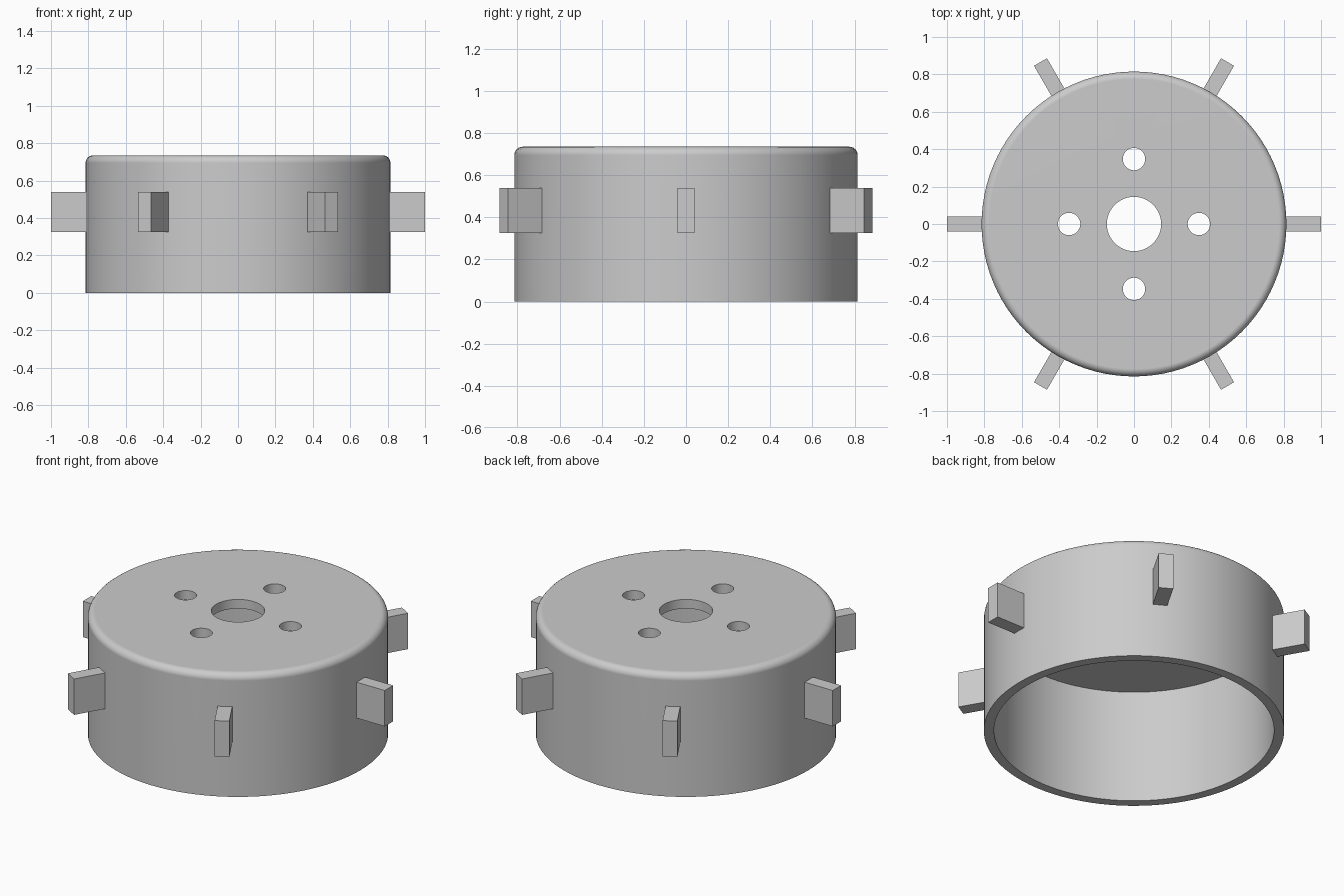
import bpy, bmesh
from math import sin, cos, pi, radians
from mathutils import Matrix, Vector

if "Cube" in bpy.data.objects:
    bpy.data.objects.remove(bpy.data.objects["Cube"], do_unlink=True)

OUTER, INNER, HEIGHT, CEILING = 0.815, 0.76, 0.735, 0.68
BORE, FILLET, SIDES = 0.145, 0.04, 96

grey = bpy.data.materials.new("plain grey")
grey.use_nodes = True
colour = (0.6, 0.6, 0.6, 1)
grey.diffuse_color = colour
grey.node_tree.nodes["Principled BSDF"].inputs["Base Color"].default_value = colour


def make_object(name, bm):
    bmesh.ops.recalc_face_normals(bm, faces=bm.faces)
    mesh = bpy.data.meshes.new(name)
    bm.to_mesh(mesh)
    bm.free()
    mesh.materials.append(grey)
    obj = bpy.data.objects.new(name, mesh)
    bpy.context.collection.objects.link(obj)
    return obj


def select_only(obj):
    bpy.ops.object.select_all(action='DESELECT')
    obj.select_set(True)
    bpy.context.view_layer.objects.active = obj


# Drum: closed wall section with a rounded top corner, turned about z
section = [(BORE, CEILING), (INNER, CEILING), (INNER, 0), (OUTER, 0)]
for i in range(7):
    a = i / 6 * pi / 2
    section.append((OUTER - FILLET + FILLET * cos(a), HEIGHT - FILLET + FILLET * sin(a)))
section.append((BORE, HEIGHT))

bm = bmesh.new()
points = [bm.verts.new((r, 0, z)) for r, z in section]
edges = [bm.edges.new((p, points[(i + 1) % len(points)])) for i, p in enumerate(points)]
bmesh.ops.spin(bm, geom=points + edges, cent=(0, 0, 0), axis=(0, 0, 1),
               angle=2 * pi, steps=SIDES, use_merge=False)
bmesh.ops.remove_doubles(bm, verts=bm.verts, dist=0.0001)
drum = make_object("drum", bm)

# Four bolt holes through the top
bm = bmesh.new()
for i in range(4):
    place = Matrix.Rotation(i * pi / 2, 4, 'Z') @ Matrix.Translation((0.347, 0, HEIGHT))
    bmesh.ops.create_cone(bm, cap_ends=True, segments=40, radius1=0.06, radius2=0.06,
                          depth=0.3, matrix=place)
cutter = make_object("bolt_hole_cutter", bm)
cutter.hide_render = True

select_only(drum)
cut = drum.modifiers.new("bolt holes", 'BOOLEAN')
cut.operation = 'DIFFERENCE'
cut.solver = 'EXACT'
cut.object = cutter
bpy.ops.object.modifier_apply(modifier=cut.name)
bpy.data.objects.remove(cutter, do_unlink=True)

# Smooth wall and rounded rim, flat top
bpy.ops.object.shade_smooth_by_angle(angle=radians(30))
weighted = drum.modifiers.new("flat top shading", 'WEIGHTED_NORMAL')
weighted.keep_sharp = True

# Six radial fins around the wall
low, high, root, tip, thick = 0.325, 0.54, 0.79, 1.0, 0.08
for i in range(6):
    bm = bmesh.new()
    bmesh.ops.create_cube(bm, size=1)
    size = Matrix.Diagonal((tip - root, thick, high - low, 1))
    middle = Matrix.Translation(Vector(((root + tip) / 2, 0, (low + high) / 2)))
    bm.transform(Matrix.Rotation(i * pi / 3, 4, 'Z') @ middle @ size)
    make_object(f"fin_{i + 1}", bm)
